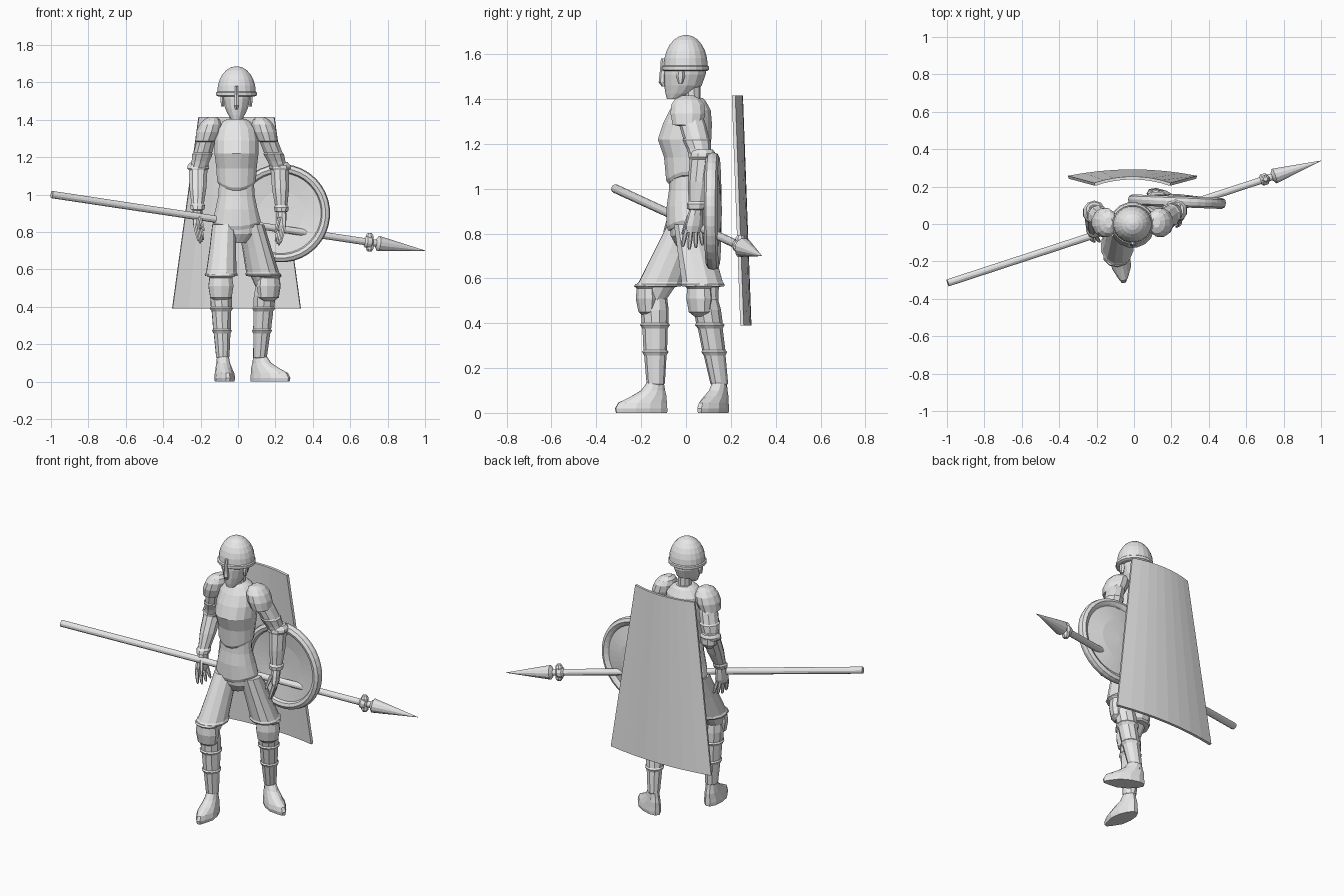
import bpy
import math
from mathutils import Vector, Matrix

old = bpy.data.objects.get("Cube")
if old:
    bpy.data.objects.remove(old, do_unlink=True)

steel = bpy.data.materials.new("steel_grey")
steel.use_nodes = True
GREY = (0.8, 0.8, 0.8, 1)
steel.diffuse_color = GREY
steel.node_tree.nodes["Principled BSDF"].inputs["Base Color"].default_value = GREY

BODY_X = -0.008   # the figure stands slightly off centre


def make_object(name, verts, faces):
    mesh = bpy.data.meshes.new(name)
    mesh.from_pydata(verts, [], faces)
    mesh.update()
    mesh.materials.append(steel)
    obj = bpy.data.objects.new(name, mesh)
    bpy.context.collection.objects.link(obj)
    obj.location.x = BODY_X
    return obj


def loft(name, rings, sides=12, yaw=0, dip=0):
    """Skin elliptical rings (centre, half width, half depth), from the bottom or the top.
    The first two rings can dip at the front and back to make a curved hem."""
    verts, faces = [], []
    turn = Matrix.Rotation(yaw, 3, "Z")
    for index, (centre, width, depth) in enumerate(rings):
        for side in range(sides):
            angle = math.tau * (side + 0.5) / sides
            point = Vector((width * math.cos(angle), depth * math.sin(angle), 0))
            if index < 2:
                point.z -= dip * math.sin(angle) ** 2
            verts.append(Vector(centre) + turn @ point)
    for row in range(len(rings) - 1):
        for side in range(sides):
            a, b = row * sides + side, row * sides + (side + 1) % sides
            faces.append((a, b, b + sides, a + sides))
    last = (len(rings) - 1) * sides
    faces.append(tuple(reversed(range(sides))))
    faces.append(tuple(range(last, last + sides)))
    if rings[0][0][2] > rings[-1][0][2]:
        faces = [tuple(reversed(face)) for face in faces]
    return make_object(name, verts, faces)


def trunk(name, rows, sides=16, dip=0, x=0):
    """Loft from rows of height, half width, front y and back y."""
    rings = [((x, (front + back) / 2, z), width, (back - front) / 2)
             for z, width, front, back in rows]
    return loft(name, rings, sides, dip=dip)


def limb(name, start, end, profile, sides=10, yaw=0):
    """Loft between two joints from rows of fraction, half width, half depth."""
    start, end = Vector(start), Vector(end)
    rings = [(start.lerp(end, t), width, depth) for t, width, depth in profile]
    return loft(name, rings, sides, yaw)


# Torso: skirt plates, breastplate with a curved hem, collar and neck
trunk("hips", [(.74, .05, -.04, .05), (.79, .12, -.07, .09), (.84, .125, -.075, .09),
               (.9, .1, -.07, .08)])
trunk("skirt_plates", [(.84, .125, -.08, .09), (.86, .132, -.088, .095), (.92, .115, -.088, .085),
                       (.99, .1, -.078, .065), (1.06, .095, -.075, .06)], dip=.03)
trunk("breastplate", [(1.06, .1, -.08, .075), (1.075, .106, -.09, .08), (1.14, .11, -.1, .1),
                      (1.22, .12, -.128, .115), (1.29, .12, -.105, .118),
                      (1.35, .11, -.075, .112), (1.39, .075, -.05, .09),
                      (1.405, .05, -.035, .075)], dip=.04)
trunk("neck", [(1.36, .055, -.03, .08), (1.4, .04, -.015, .065), (1.47, .04, -.02, .065)], 10)

# Head and helmet
trunk("head", [(1.4, .028, -.085, -.03), (1.425, .045, -.092, .03), (1.46, .062, -.097, .07),
               (1.51, .076, -.1, .088), (1.56, .08, -.098, .09)], 14)
dome = [(1.525, .1, -.1, .095), (1.53, .11, -.108, .103), (1.545, .11, -.108, .103),
        (1.55, .104, -.1, .098)]
for step in range(1, 7):
    angle = step * math.pi / 12.6
    spread = math.cos(angle)
    dome.append((1.55 + .136 * math.sin(angle), .104 * spread, -.1 * spread, .098 * spread))
trunk("helmet", dome, 20)
trunk("nose_guard", [(1.455, .008, -.108, -.09), (1.475, .017, -.122, -.09),
                     (1.53, .011, -.116, -.09), (1.58, .009, -.112, -.08)], 6)
for side in (-1, 1):
    trunk("cheek_strap", [(1.47, .008, -.035, -.015), (1.5, .012, -.045, -.005),
                          (1.54, .012, -.04, -.01)], 6, x=side * .075)

# Shared limb profiles
THIGH = [(0, .065, .08), (.4, .072, .09), (.8, .083, .1), (.83, .09, .106), (.86, .088, .102),
         (.87, .065, .075), (1.05, .055, .06)]
SHIN = [(0, .052, .055), (.15, .06, .062), (.3, .058, .06), (.32, .065, .067), (.36, .054, .056),
        (.6, .049, .053), (.62, .055, .059), (.66, .046, .05), (.97, .037, .041),
        (1, .028, .032), (1.08, .03, .034)]
KNEE = [(-.08, .03, .02), (-.06, .06, .042), (0, .07, .054), (.045, .064, .05),
        (.055, .075, .062), (.065, .07, .056)]
FOOT = [(0, .064, .05, .118), (.02, .066, .054, .12), (.045, .06, .05, .112),
        (.075, .03, .042, .08), (.1, .012, .036, .055), (.14, 0, .031, .036)]


def leg(label, hip, knee, ankle, yaw, foot_yaw):
    hip, knee, ankle = Vector(hip), Vector(knee), Vector(ankle)
    limb(label + "_thigh_armor", hip, knee, THIGH, 12, yaw)
    limb(label + "_greave", knee, ankle, SHIN, 10, yaw)
    forward = Vector((math.sin(yaw), -math.cos(yaw), 0))
    loft(label + "_knee_guard",
         [(knee + forward * .03 + Vector((0, 0, z - .01)), width, depth)
          for z, width, depth in KNEE], 10, yaw)
    # Shoe with a narrowing toe, its sole on the ground
    forward = Vector((math.sin(foot_yaw), -math.cos(foot_yaw), 0))
    ground = Vector((ankle.x, ankle.y, 0))
    shoe = loft(label + "_shoe",
                [(ground + forward * reach + Vector((0, 0, z)), width, length)
                 for z, reach, width, length in FOOT], 12, foot_yaw)
    across = Vector((forward.y, -forward.x, 0))
    for vert in shoe.data.vertices:
        ahead = (vert.co - ground).dot(forward)
        if ahead > .1:
            vert.co -= across * (vert.co - ground).dot(across) * .25


leg("right", (-.066, -.005, .84), (-.085, -.14, .52), (-.073, -.135, .12), .05, .15)
leg("left", (.078, .02, .84), (.155, .085, .52), (.125, .15, .12), .6, 1.05)

# Arms: layered shoulder plates, sleeves, cuffs and open hands
SHOULDER = [(-.085, .04, .045), (-.08, .055, .07), (-.03, .066, .08), (.01, .06, .076),
            (.035, .045, .058), (.05, .02, .028)]
UPPER_ARM = [(0, .045, .052), (.35, .052, .06), (.6, .052, .058), (.63, .058, .063),
             (.8, .05, .054), (1.05, .045, .05)]
FOREARM = [(-.2, .045, .045), (-.12, .06, .06), (-.05, .062, .06), (0, .052, .054),
           (.45, .048, .05), (.85, .035, .038), (.9, .042, .044), (1, .038, .04), (1.02, .025, .03)]
FINGER = [(0, .011, .011), (.5, .011, .011), (.9, .008, .008), (1, .004, .004)]


def arm(label, side, shoulder, elbow, wrist):
    shoulder, wrist = Vector(shoulder), Vector(wrist)
    loft(label + "_shoulder_guard",
         [(shoulder + Vector((side * -z * .3, 0, z)), width, depth)
          for z, width, depth in SHOULDER], 12)
    limb(label + "_upper_arm", shoulder, elbow, UPPER_ARM)
    limb(label + "_elbow_cup", Vector(elbow) + Vector((0, .025, .045)),
         Vector(elbow) + Vector((0, .025, -.045)),
         [(0, .025, .02), (.25, .05, .042), (.7, .05, .042), (1, .025, .02)], 8)
    limb(label + "_forearm", elbow, wrist, FOREARM)
    knuckles = wrist + Vector((0, -.012, -.095))
    limb(label + "_palm", wrist, knuckles,
         [(-.1, .025, .028), (.3, .025, .036), (.8, .022, .043), (1.1, .014, .036)], 8, side * .4)
    for index in range(4):
        spread = (index - 1.5) * .021
        base = knuckles + Vector((-side * spread * .4, spread, .006))
        length = .095 - .012 * abs(index - 1.2)
        tip = base + Vector((-side * .018, spread * .4 - .004, -length))
        limb(label + "_finger", base, tip, FINGER, 6)
    thumb = wrist + Vector((-side * .01, -.03, -.03))
    limb(label + "_thumb", thumb, thumb + Vector((-side * .022, -.03, -.085)), FINGER, 6)


arm("right", -1, (-.142, .008, 1.365), (-.205, .055, 1.13), (-.208, -.035, .92))
arm("left", 1, (.142, .008, 1.365), (.232, .07, 1.13), (.24, .045, .91))

# Round shield behind the left arm, with a raised rim
PROFILE = [(.01, .005), (.12, .002), (.215, -.01), (.222, -.026), (.24, -.032), (.258, -.022),
           (.263, 0), (.258, .018), (.24, .027), (.224, .018), (.215, .01), (.12, .03), (.01, .038)]
shield = loft("shield", [((0, 0, height), radius, radius) for radius, height in PROFILE], 36)
shield.rotation_euler = (-math.pi / 2, 0, -.04)
shield.location = (.23, .122, .9)

# Spear crossing the figure, pointing to the left and back
butt, tip = Vector((-.996, -.315, 1)), Vector((1, .338, .7))
direction = tip - butt
length = direction.length


def spear_part(name, rows, sides=12):
    part = loft(name, [((0, 0, z), radius, radius) for z, radius in rows], sides)
    part.rotation_euler = direction.to_track_quat("Z", "Y").to_euler()
    part.location = butt


spear_part("spear_shaft", [(0, .02), (length - .26, .019)])
spear_part("spear_collar", [(length - .345, .02), (length - .335, .032), (length - .31, .032),
                            (length - .3, .02)])
spear_part("spear_head", [(length - .28, .02), (length - .265, .042), (length, .001)])
peg = limb("spear_peg", (0, 0, -.05), (0, 0, .05),
           [(0, .012, .012), (.15, .022, .022), (.85, .022, .022), (1, .012, .012)], 8)
peg.location = butt.lerp(tip, 1 - .315 / length)

# Stiff tapered cape, bowed away from the back
COLUMNS = 9
verts, faces = [], []
for z, half_width, y in ((1.415, .202, .212), (.39, .343, .25)):
    for column in range(COLUMNS):
        u = 2 * column / (COLUMNS - 1) - 1
        verts.append((u * half_width, y + .034 * (1 - u * u), z))
for column in range(COLUMNS - 1):
    faces.append((column, column + 1, column + 1 + COLUMNS, column + COLUMNS))
cape = make_object("cape", verts, faces)
thicken = cape.modifiers.new("thickness", "SOLIDIFY")
thicken.thickness = .016
thicken.offset = 0
